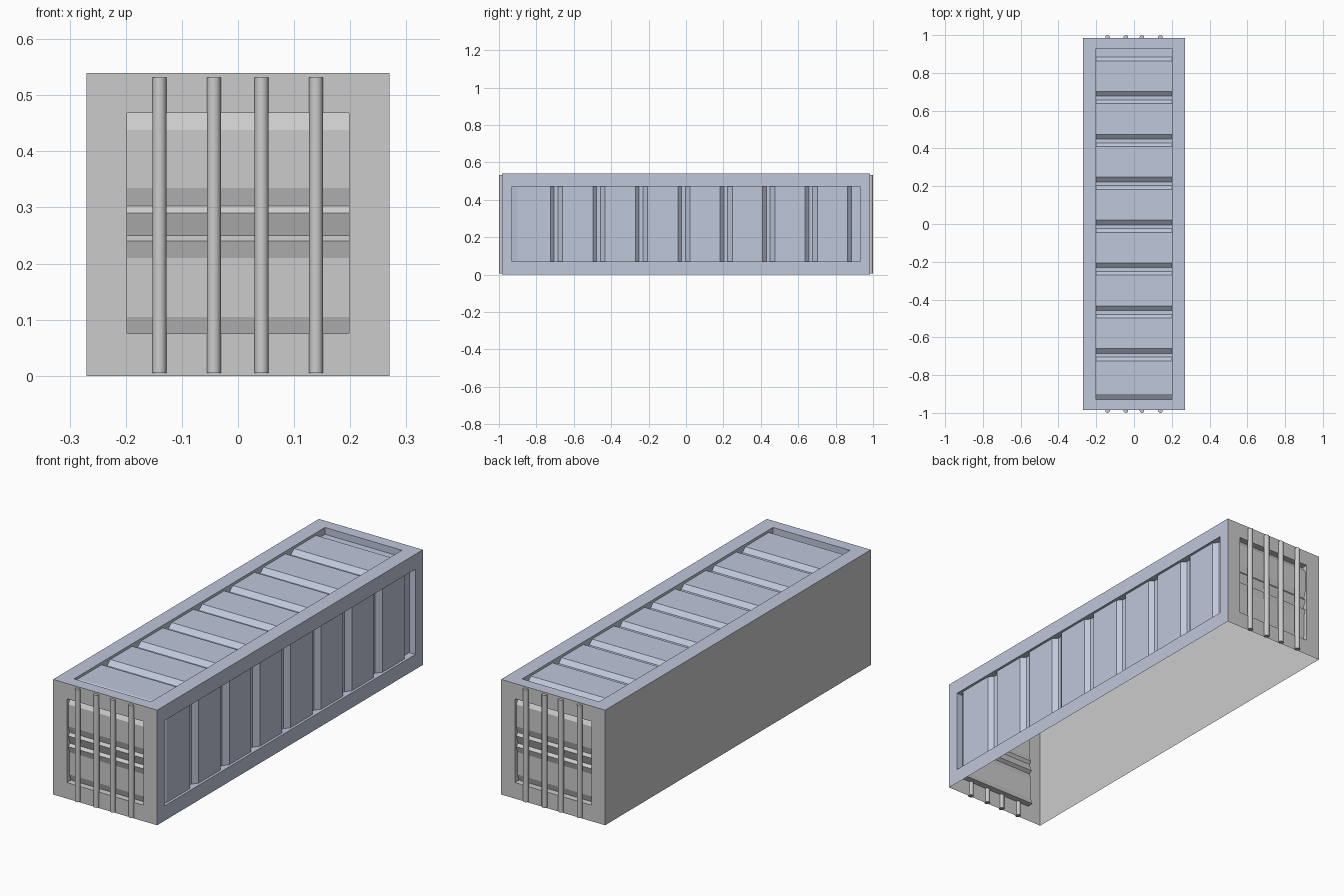
import bpy, bmesh, math
from mathutils import Vector

if "Cube" in bpy.data.objects:
    bpy.data.objects.remove(bpy.data.objects["Cube"])

W, L, H = 0.27, 0.985, 0.54   # half width, half length, height


def finish(name, bm, material=None):
    mesh = bpy.data.meshes.new(name)
    bm.to_mesh(mesh)
    bm.free()
    obj = bpy.data.objects.new(name, mesh)
    bpy.context.collection.objects.link(obj)
    if material:
        mesh.materials.append(material)
    return obj


def recessed_wall(name, place, outward, u, v, v_open, profile, material=None):
    """Flat frame around an opening, filled by a corrugated sheet.
    The profile is (u, depth); place(u, v, depth) gives the 3D point."""
    bm = bmesh.new()

    def face(*pts):
        bm.faces.new([bm.verts.new(place(*p)) for p in pts])

    a, b = profile[0], profile[-1]
    lo, hi = v_open
    # frame: two long strips, two end strips
    for edge, outer in ((lo, v[0]), (hi, v[1])):
        face((u[0], outer, 0), *[(p, edge, 0) for p, d in profile], (u[1], outer, 0))
    for (pu, pd), outer in ((a, u[0]), (b, u[1])):
        face((outer, v[0], 0), (pu, lo, 0), (pu, hi, 0), (outer, v[1], 0))
        face((pu, lo, 0), (pu, hi, 0), (pu, hi, pd), (pu, lo, pd))
    # corrugated sheet and the lips beside it
    for (p, d), (q, e) in zip(profile, profile[1:]):
        face((p, lo, d), (q, lo, e), (q, hi, e), (p, hi, d))
        for edge in (lo, hi):
            face((p, edge, 0), (q, edge, 0), (q, edge, e), (p, edge, d))
    bmesh.ops.remove_doubles(bm, verts=bm.verts, dist=1e-5)
    bmesh.ops.recalc_face_normals(bm, faces=bm.faces)
    bm.faces.ensure_lookup_table()
    bm.normal_update()
    if bm.faces[0].normal.dot(Vector(outward)) < 0:
        bmesh.ops.reverse_faces(bm, faces=bm.faces)
    return finish(name, bm, material)


blue_grey = bpy.data.materials.new("blue_grey_paint")
blue_grey.diffuse_color = (0.52, 0.57, 0.70, 1)
blue_grey.use_nodes = True
blue_grey.node_tree.nodes["Principled BSDF"].inputs["Base Color"].default_value = blue_grey.diffuse_color

# Corrugation along the length: wide proud flats with narrow grooves
long_profile = [(-0.93, 0.032), (-0.90, 0.012)]
for i in range(8):
    y = -0.715 + 0.227 * i
    long_profile += [(y - 0.01, 0.012), (y + 0.01, 0.032)]
    if i < 7:
        long_profile += [(y + 0.03, 0.032), (y + 0.055, 0.012)]
long_profile.append((0.93, 0.032))

# Roof and right side
recessed_wall("roof", lambda u, v, d: (v, u, H - d), (0, 0, 1),
              (-L, L), (-W, W), (-0.2, 0.2), long_profile, blue_grey)
recessed_wall("right_wall", lambda u, v, d: (W - d, u, v), (1, 0, 0),
              (-L, L), (0, H), (0.07, 0.47), long_profile, blue_grey)

# Plain left side
bm = bmesh.new()
bm.faces.new([bm.verts.new(p) for p in
              ((-W, -L, 0), (-W, -L, H), (-W, L, H), (-W, L, 0))])
finish("left_wall", bm)

# End walls with horizontal ribs, and their upright locking bars
end_profile = [(0.075, 0.03), (0.105, 0.02), (0.21, 0.02), (0.24, 0.01),
               (0.25, 0.025), (0.29, 0.01), (0.303, 0.02), (0.335, 0.01),
               (0.438, 0.01), (0.468, 0.03)]
for side, s in (("front", -1), ("back", 1)):
    recessed_wall(side + "_wall", lambda u, v, d, s=s: (v, s * (L - d), u), (0, s, 0),
                  (0, H), (-W, W), (-0.198, 0.198), end_profile)
    for i, x in enumerate((-0.14, -0.043, 0.042, 0.139)):
        bpy.ops.mesh.primitive_cylinder_add(vertices=12, radius=0.0125, depth=0.527,
                                            location=(x, s * 0.9875, 0.2685))
        bar = bpy.context.object
        bar.name = f"{side}_locking_bar_{i + 1}"
        bpy.ops.object.shade_smooth_by_angle(angle=math.radians(40))
